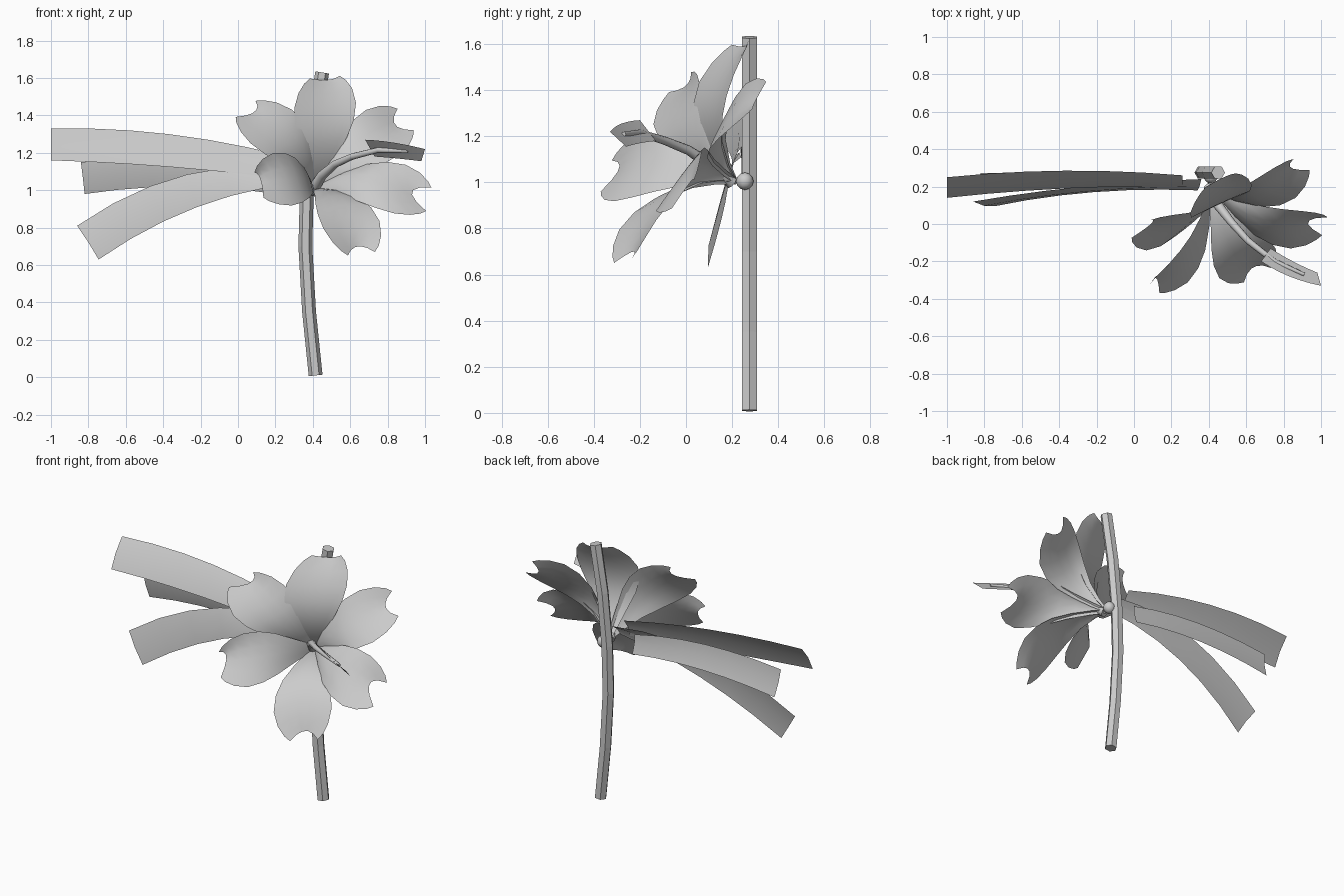
import bpy
import math
from mathutils import Vector as V

cube = bpy.data.objects.get("Cube")
if cube:
    bpy.data.objects.remove(cube, do_unlink=True)

grey = bpy.data.materials.new("plain grey")
grey.use_nodes = True
grey.diffuse_color = (0.6, 0.6, 0.6, 1)
grey.node_tree.nodes["Principled BSDF"].inputs["Base Color"].default_value = (0.6, 0.6, 0.6, 1)


def sheet(name, rows):
    """Skin a grid of points given as equal-length rows."""
    n = len(rows[0])
    verts = [p for row in rows for p in row]
    faces = [(r * n + c, r * n + c + 1, (r + 1) * n + c + 1, (r + 1) * n + c)
             for r in range(len(rows) - 1) for c in range(n - 1)]
    mesh = bpy.data.meshes.new(name)
    mesh.from_pydata(verts, [], faces)
    mesh.materials.append(grey)
    mesh.shade_smooth()
    obj = bpy.data.objects.new(name, mesh)
    bpy.context.collection.objects.link(obj)
    return obj


def through(a, b, c, t):
    """Point on the parabola that passes a, b, c at t = 0, 0.5, 1."""
    return V(a) * (2 * t - 1) * (t - 1) + V(b) * 4 * t * (1 - t) + V(c) * t * (2 * t - 1)


def tube(name, points, radii, sides, turn=0):
    """Sweep a tapering ring along a path of points."""
    curve = bpy.data.curves.new(name, 'CURVE')
    curve.dimensions = '3D'
    curve.bevel_depth = 1
    curve.bevel_resolution = (sides - 4) // 2
    curve.use_fill_caps = True
    spline = curve.splines.new('POLY')
    spline.points.add(len(points) - 1)
    for sp, p, r in zip(spline.points, points, radii):
        sp.co = (*p, 1)
        sp.radius = r
        sp.tilt = math.radians(turn)
    spline.use_smooth = sides > 6
    curve.materials.append(grey)
    obj = bpy.data.objects.new(name, curve)
    bpy.context.collection.objects.link(obj)
    return obj


# Stem: bowed six-sided rod
stem_path = [(0.415, 0.275, 0.01), (0.38, 0.275, 0.35), (0.36, 0.275, 0.7),
             (0.368, 0.275, 1.0), (0.4, 0.275, 1.33), (0.45, 0.275, 1.63)]
tube("stem", stem_path, [0.037] * 6, 6, 30)

# Petals: blades that leave a funnel-shaped throat and curl back at the tip
base = V((0.4, 0.22, 1.0))
axis = V((0.27, -0.84, 0.47))
outline = [(0, 0.07), (0.12, 0.24), (0.28, 0.48), (0.45, 0.77), (0.6, 0.95),
           (0.75, 1.0), (0.88, 0.87), (0.96, 0.67), (1, 0.48)]
petals = {  # tip, one edge, other edge
    "petal_top": ((0.48, 0.25, 1.59), (0.3, 0.05, 1.42), (0.63, 0.2, 1.45)),
    "petal_upper_right": ((0.09, 0.0, 1.42), (0.08, -0.14, 1.24), (0.3, 0.06, 1.42)),
    "petal_lower_right": ((0.12, -0.29, 1.06), (0.3, -0.3, 0.92), (0.2, -0.2, 1.2)),
    "petal_bottom": ((0.64, -0.23, 0.7), (0.75, -0.12, 0.85), (0.45, -0.28, 0.81)),
    "petal_lower_left": ((0.93, 0.01, 0.99), (0.88, 0.07, 1.14), (0.82, -0.13, 0.88)),
    "petal_upper_left": ((0.84, 0.3, 1.35), (0.67, 0.25, 1.42), (0.85, 0.13, 1.18)),
}
for name, (tip, left, right) in petals.items():
    tip, left, right = V(tip), V(left), V(right)
    bend = base + axis * 0.29 + (tip - base) * 0.25

    def spine(t):
        return base * (1 - t) ** 2 + bend * 2 * t * (1 - t) + tip * t * t

    half = (right - left) / 2
    cup = (left + right) / 2 - spine(0.72)
    sheet(name, [[spine(t) + half * w * u + cup * min(1, t / 0.72) * u * u
                  for u in (-1, -0.6, -0.2, 0.2, 0.6, 1)] for t, w in outline])

# Calyx knob behind the petals
bpy.ops.mesh.primitive_uv_sphere_add(segments=10, ring_count=6, radius=0.038, location=(0.41, 0.255, 1.005))
knob = bpy.context.object
knob.name = "calyx"
knob.data.materials.append(grey)
bpy.ops.object.shade_smooth()

# Pistil: curved tapering tube with a slanted pollen blade at its end
pistil_path = [(0.4, 0.2, 1.0), (0.45, 0.1, 1.08), (0.52, 0.01, 1.14),
               (0.61, -0.09, 1.18), (0.75, -0.2, 1.215), (0.91, -0.27, 1.21)]
tube("pistil", pistil_path, [0.03, 0.026, 0.021, 0.018, 0.015, 0.01], 8)
steps = [i / 6 for i in range(7)]
sheet("pollen_blade", [[through((0.68, -0.2, 1.27), (0.83, -0.28, 1.255), (1.0, -0.33, 1.22), t),
                        through((0.73, -0.13, 1.18), (0.85, -0.2, 1.17), (0.98, -0.26, 1.155), t)]
                       for t in steps])

# Leaves: long arching strips given by an upper and a lower edge
leaves = {
    "leaf_upper": (((0.26, 0.26, 1.18), (-0.37, 0.285, 1.3), (-1, 0.25, 1.33)),
                   ((0.26, 0.2, 1.06), (-0.37, 0.19, 1.125), (-1, 0.14, 1.16))),
    "leaf_middle": (((0.2, 0.24, 1.1), (-0.3, 0.24, 1.17), (-0.84, 0.235, 1.15)),
                    ((0.2, 0.26, 0.98), (-0.3, 0.275, 1.02), (-0.82, 0.272, 0.98))),
    "leaf_lower": (((0.36, 0.24, 1.11), (-0.27, 0.2, 1.085), (-0.86, 0.12, 0.81)),
                   ((0.34, 0.18, 1.04), (-0.22, 0.17, 0.91), (-0.745, 0.095, 0.63))),
}
for name, (upper, lower) in leaves.items():
    rows = []
    for t in steps:
        a, b = through(*upper, t), through(*lower, t)
        rows.append([a, (a + b) / 2 + V((0, -0.01, 0.005)), b])
    sheet(name, rows)
